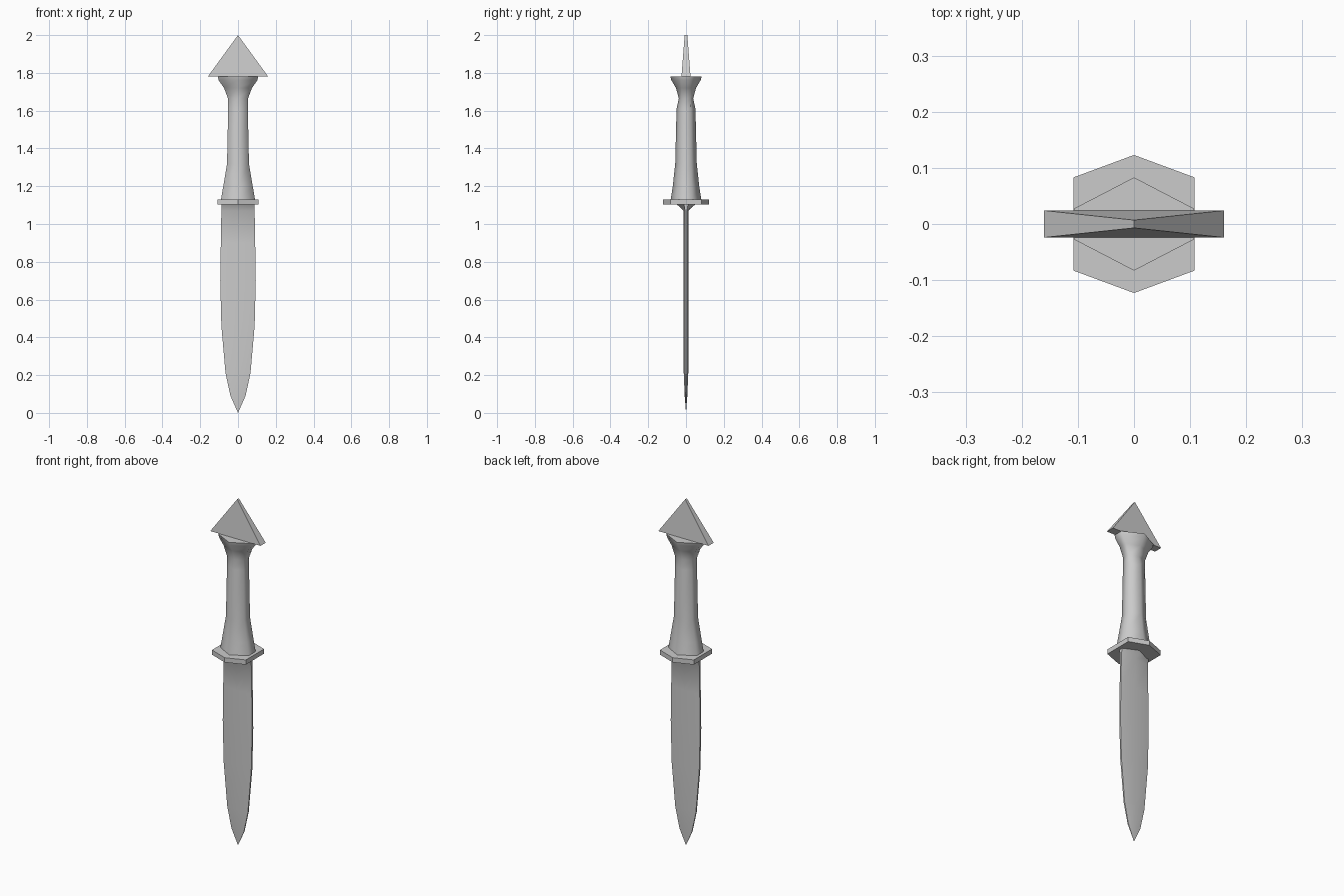
import bpy, bmesh
from math import radians

if "Cube" in bpy.data.objects:
    bpy.data.objects.remove(bpy.data.objects["Cube"])


def loft(name, rings, angle):
    """Six-sided loft: each ring is (z, half width, ridge depth, edge depth)."""
    bm = bmesh.new()
    loops = []
    for z, w, d, e in rings:
        section = [(0, -d), (w, -e), (w, e), (0, d), (-w, e), (-w, -e)]
        loops.append([bm.verts.new((x, y, z)) for x, y in section])
    for a, b in zip(loops, loops[1:]):
        for i in range(6):
            j = (i + 1) % 6
            bm.faces.new((a[i], a[j], b[j], b[i]))
    bm.faces.new(loops[0][::-1])
    bm.faces.new(loops[-1])
    # Collapse points that meet at a tip
    bmesh.ops.remove_doubles(bm, verts=bm.verts, dist=0.0002)
    bmesh.ops.recalc_face_normals(bm, faces=bm.faces)
    mesh = bpy.data.meshes.new(name)
    bm.to_mesh(mesh)
    bm.free()
    obj = bpy.data.objects.new(name, mesh)
    bpy.context.collection.objects.link(obj)
    bpy.ops.object.select_all(action='DESELECT')
    obj.select_set(True)
    bpy.context.view_layer.objects.active = obj
    bpy.ops.object.shade_smooth_by_angle(angle=radians(angle))
    return obj


# Leaf-shaped blade with a shallow ridge, swelling into the guard
loft("blade", [
    (0.0, 0.0, 0.0, 0.0),
    (0.09, 0.040, 0.007, 0.003),
    (0.21, 0.066, 0.012, 0.004),
    (0.46, 0.088, 0.013, 0.005),
    (0.70, 0.094, 0.013, 0.005),
    (0.90, 0.091, 0.013, 0.005),
    (1.07, 0.088, 0.013, 0.005),
    (1.11, 0.088, 0.055, 0.012),
], 70)

# Flat six-sided guard
loft("guard", [
    (1.103, 0.108, 0.123, 0.083),
    (1.13, 0.108, 0.123, 0.083),
], 30)

# Waisted grip, flared at both ends
loft("grip", [
    (1.13, 0.090, 0.081, 0.032),
    (1.20, 0.078, 0.070, 0.030),
    (1.32, 0.058, 0.057, 0.027),
    (1.61, 0.052, 0.050, 0.026),
    (1.665, 0.053, 0.038, 0.024),
    (1.72, 0.074, 0.053, 0.025),
    (1.762, 0.103, 0.078, 0.027),
    (1.78, 0.106, 0.083, 0.028),
], 70)

# Triangular pommel, thinner at its peak
loft("pommel", [
    (1.78, 0.160, 0.024, 0.024),
    (2.0, 0.0, 0.007, 0.007),
], 30)
